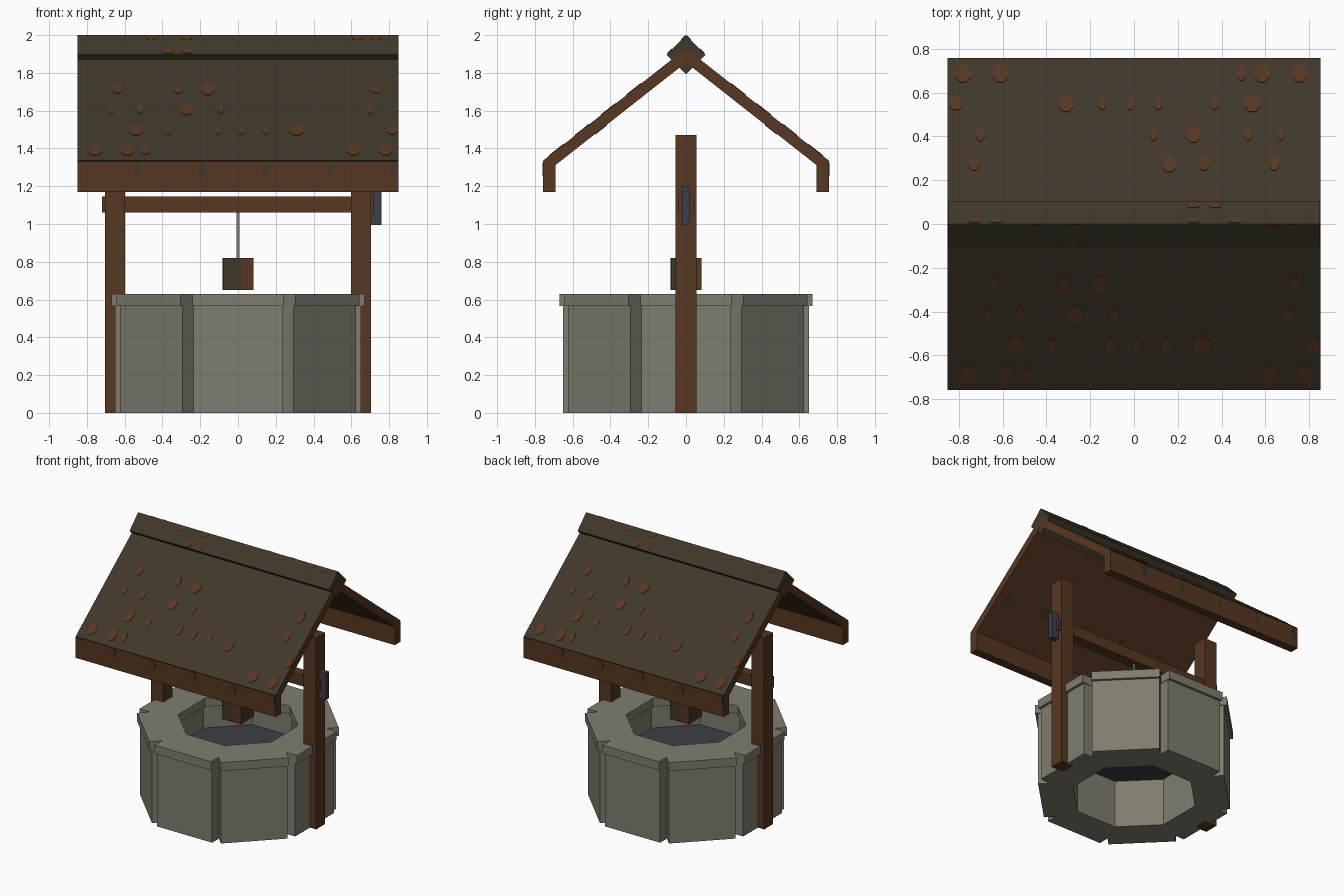
import bpy, bmesh, math
from mathutils import Matrix, Vector

if "Cube" in bpy.data.objects:
    bpy.data.objects.remove(bpy.data.objects["Cube"])


def material(name, rgb):
    m = bpy.data.materials.new(name)
    m.diffuse_color = (*rgb, 1)
    m.use_nodes = True
    m.node_tree.nodes["Principled BSDF"].inputs["Base Color"].default_value = m.diffuse_color
    return m


STONE = material("grey_stone", (0.216, 0.205, 0.156))
WOOD = material("brown_wood", (0.093, 0.038, 0.016))
DARK = material("dark_mossy_wood", (0.051, 0.038, 0.023))
METAL = material("dark_metal", (0.048, 0.047, 0.061))


def finish(name, bm, mats):
    bmesh.ops.recalc_face_normals(bm, faces=bm.faces)
    me = bpy.data.meshes.new(name)
    bm.to_mesh(me)
    bm.free()
    for m in mats:
        me.materials.append(m)
    ob = bpy.data.objects.new(name, me)
    bpy.context.collection.objects.link(ob)
    return ob


def add_box(bm, lo, hi, turn=Matrix()):
    lo, hi = Vector(lo), Vector(hi)
    mat = turn @ Matrix.Translation((lo + hi) / 2) @ Matrix.Diagonal((*(hi - lo), 1))
    bmesh.ops.create_cube(bm, size=1, matrix=mat)


def box(name, lo, hi, mat):
    bm = bmesh.new()
    add_box(bm, lo, hi)
    return finish(name, bm, [mat])


def ring(name, half_width, inner, outer, z0, z1):
    """Eight stone blocks in a circle, leaving grooves at the corners."""
    bm = bmesh.new()
    for i in range(8):
        add_box(bm, (-half_width, -outer, z0), (half_width, -inner, z1),
                Matrix.Rotation(i * math.pi / 4, 4, 'Z'))
    return finish(name, bm, [STONE])


def prism(bm, profile, half_len):
    """Extrude a (y, z) profile along x."""
    f = bm.faces.new([bm.verts.new((-half_len, y, z)) for y, z in profile])
    ext = bmesh.ops.extrude_face_region(bm, geom=[f])["geom"]
    bmesh.ops.translate(bm, vec=(2 * half_len, 0, 0),
                        verts=[v for v in ext if isinstance(v, bmesh.types.BMVert)])


def add_spot(bm, loc, w, h, tilt):
    """Thin eight-sided patch lying on a surface tilted about x."""
    mat = (Matrix.Translation(loc) @ Matrix.Rotation(tilt, 4, 'X')
           @ Matrix.Diagonal((w, h, 1, 1)) @ Matrix.Rotation(math.pi / 8, 4, 'Z'))
    bmesh.ops.create_cone(bm, cap_ends=True, segments=8, radius1=0.53,
                          radius2=0.53, depth=0.007, matrix=mat)


# Stone well
ring("well_wall", 0.235, 0.41, 0.65, 0, 0.57)
ring("well_rim", 0.24, 0.395, 0.67, 0.565, 0.63)
bm = bmesh.new()
bmesh.ops.create_cone(bm, cap_ends=True, segments=8, radius1=0.47, radius2=0.47, depth=0.03,
                      matrix=Matrix.Translation((0, 0, 0.38)) @ Matrix.Rotation(math.pi / 8, 4, 'Z'))
finish("water", bm, [METAL])

# Posts, axle, crank, rope
for side, x in (("left", -0.65), ("right", 0.65)):
    box(side + "_post", (x - 0.053, -0.055, 0), (x + 0.053, 0.055, 1.47), WOOD)
box("axle", (-0.72, -0.04, 1.06), (0.72, 0.04, 1.145), WOOD)
box("crank", (0.69, -0.02, 0.995), (0.76, 0.02, 1.2), METAL)
box("rope", (-0.007, -0.007, 0.8), (0.007, 0.007, 1.08), STONE)

# Bucket with a dark panel on the left of each side
box("bucket", (-0.08, -0.08, 0.65), (0.08, 0.08, 0.82), WOOD)
bm = bmesh.new()
for i in range(4):
    add_box(bm, (-0.08, -0.082, 0.65), (0.013, -0.079, 0.82),
            Matrix.Rotation(i * math.pi / 2, 4, 'Z'))
finish("bucket_panels", bm, [DARK])

# Ridge beam, a square set on its corner
bm = bmesh.new()
prism(bm, [(0, 2.0), (-0.103, 1.897), (0, 1.794), (0.103, 1.897)], 0.849)
finish("ridge_beam", bm, [DARK])

# Roof halves: front one is built, back one is the same turned half round
SLOPE = 0.786
TILT = math.atan(SLOPE)
# rows of patches: y, then (x, width) pairs
ROWS = {
    -0.685: [(-0.755, .07), (-0.585, .07), (-0.49, .04), (0.61, .07), (0.78, .07)],
    -0.55: [(-0.54, .07), (-0.37, .03), (-0.11, .03), (0.015, .03), (0.145, .03),
            (0.31, .07), (0.815, .06)],
    -0.41: [(-0.67, .025), (-0.52, .035), (-0.27, .07), (-0.09, .03), (0.70, .04)],
    -0.275: [(-0.64, .045), (-0.32, .045), (-0.16, .07), (0.73, .045)],
}
DRIPS = [-0.53, -0.19, 0.15, 0.49, 0.825]

for side, angle in (("front", 0), ("back", math.pi)):
    turn = Matrix.Rotation(angle, 4, 'Z')

    # Slab: dark on top, brown on the other faces
    bm = bmesh.new()
    prism(bm, [(0, 1.93), (-0.757, 1.335), (-0.72, 1.289), (0, 1.855)], 0.85)
    bmesh.ops.recalc_face_normals(bm, faces=bm.faces)
    for f in bm.faces:
        f.material_index = 1 if f.normal.z > 0.5 else 0
    bm.transform(turn)
    finish(side + "_roof_slab", bm, [WOOD, DARK])

    # Eave board
    bm = bmesh.new()
    add_box(bm, (-0.85, -0.756, 1.17), (0.85, -0.69, 1.33), turn)
    finish(side + "_eave_board", bm, [WOOD])

    # Brown patches on slab and ridge
    bm = bmesh.new()
    for y, row in ROWS.items():
        for x, w in row:
            h = 0.1 if w > 0.06 else 0.08
            add_spot(bm, (x, y, 1.93 + y * SLOPE), w, h, TILT)
    for x in (-0.37, -0.27):
        add_spot(bm, (x, -0.085, 1.915), 0.055, 0.035, math.pi / 4)
    for x in (-0.46, -0.27, 0.63, 0.73):
        add_spot(bm, (x, -0.014, 1.986), 0.055, 0.03, math.pi / 4)
    bm.transform(turn)
    finish(side + "_roof_patches", bm, [WOOD])

    # Dark stains on the eave board and under the slab
    bm = bmesh.new()
    for x in DRIPS:
        add_spot(bm, (x, -0.755, 1.29), 0.035, 0.075, math.pi / 2)
        add_spot(bm, (x - 0.06, -0.45, 1.855 - 0.45 * SLOPE), 0.04, 0.08, TILT)
    bm.transform(turn)
    finish(side + "_roof_stains", bm, [DARK])
